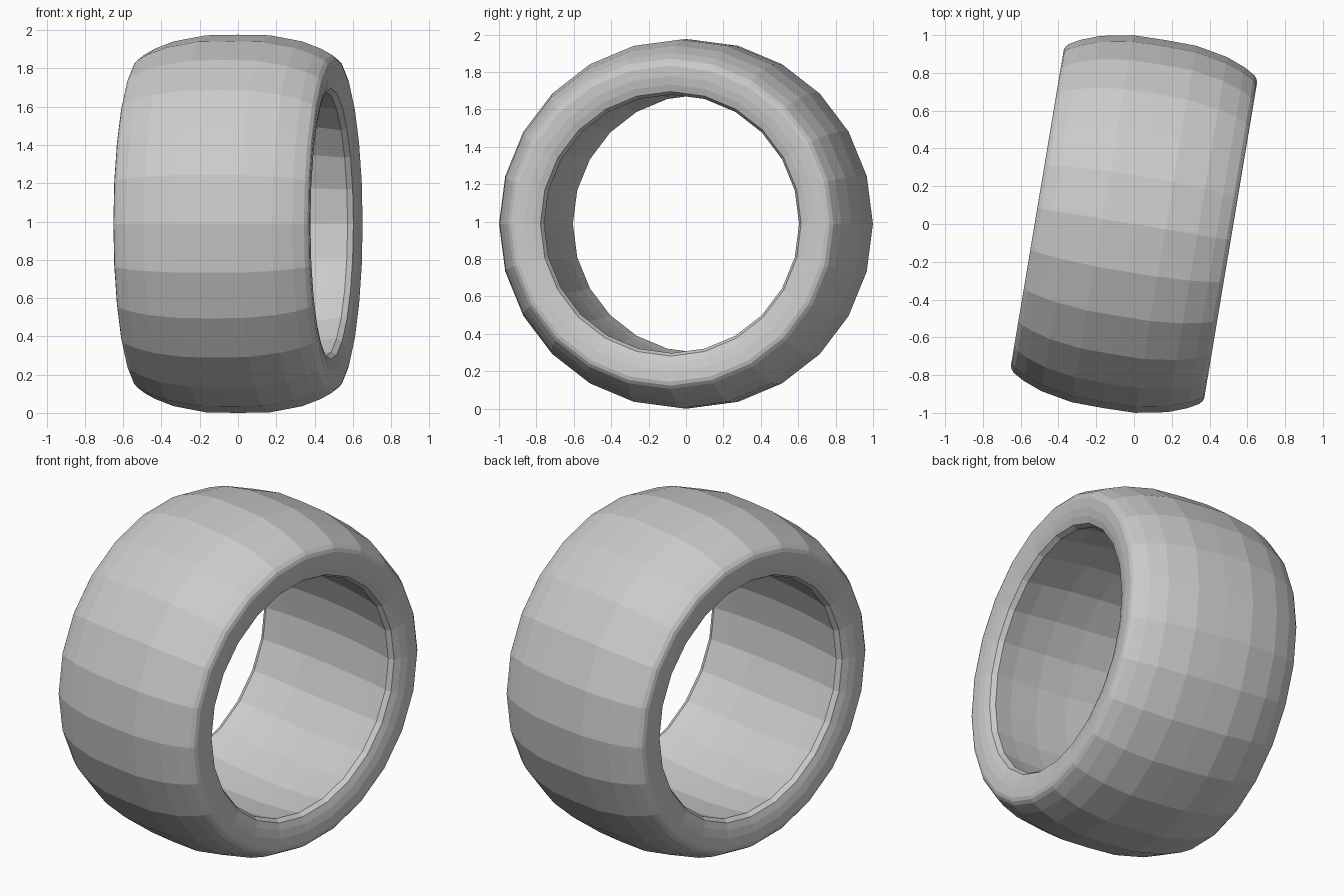
import bpy
import bmesh
from math import radians
from mathutils import Matrix, Vector

cube = bpy.data.objects.get("Cube")
if cube:
    bpy.data.objects.remove(cube, do_unlink=True)

SIDES = 24

# Half cross-section as (distance along axle, radius): tread crown to bore centre
half = [(0, 0.988), (0.17, 0.985), (0.34, 0.953), (0.44, 0.915), (0.497, 0.883),
        (0.513, 0.865), (0.519, 0.845), (0.516, 0.79), (0.507, 0.745),
        (0.493, 0.707), (0.465, 0.691), (0.36, 0.709), (0.19, 0.725), (0, 0.73)]
profile = half + [(-u, r) for u, r in half[-2:0:-1]]

# Grey rubber
rubber = bpy.data.materials.new("grey rubber")
rubber.use_nodes = True
colour = (0.6, 0.6, 0.6, 1)
rubber.diffuse_color = colour
rubber.node_tree.nodes["Principled BSDF"].inputs["Base Color"].default_value = colour

# Tyre: the closed cross-section spun round the axle
bm = bmesh.new()
verts = [bm.verts.new((u, 0, r)) for u, r in profile]
edges = [bm.edges.new((v, verts[i - 1])) for i, v in enumerate(verts)]
bmesh.ops.spin(bm, geom=verts + edges, cent=(0, 0, 0), axis=(1, 0, 0),
               angle=radians(360), steps=SIDES, use_merge=True)
bmesh.ops.remove_doubles(bm, verts=bm.verts[:], dist=0.0005)
bmesh.ops.recalc_face_normals(bm, faces=bm.faces[:])

# Turn the wheel slightly and stand it on the ground
turn = Matrix.Translation(Vector((0, 0, 0.988))) @ Matrix.Rotation(radians(-9.5), 4, 'Z')
bmesh.ops.transform(bm, matrix=turn, verts=bm.verts[:])

mesh = bpy.data.meshes.new("tyre")
bm.to_mesh(mesh)
bm.free()
mesh.materials.append(rubber)
tyre = bpy.data.objects.new("tyre", mesh)
bpy.context.collection.objects.link(tyre)
